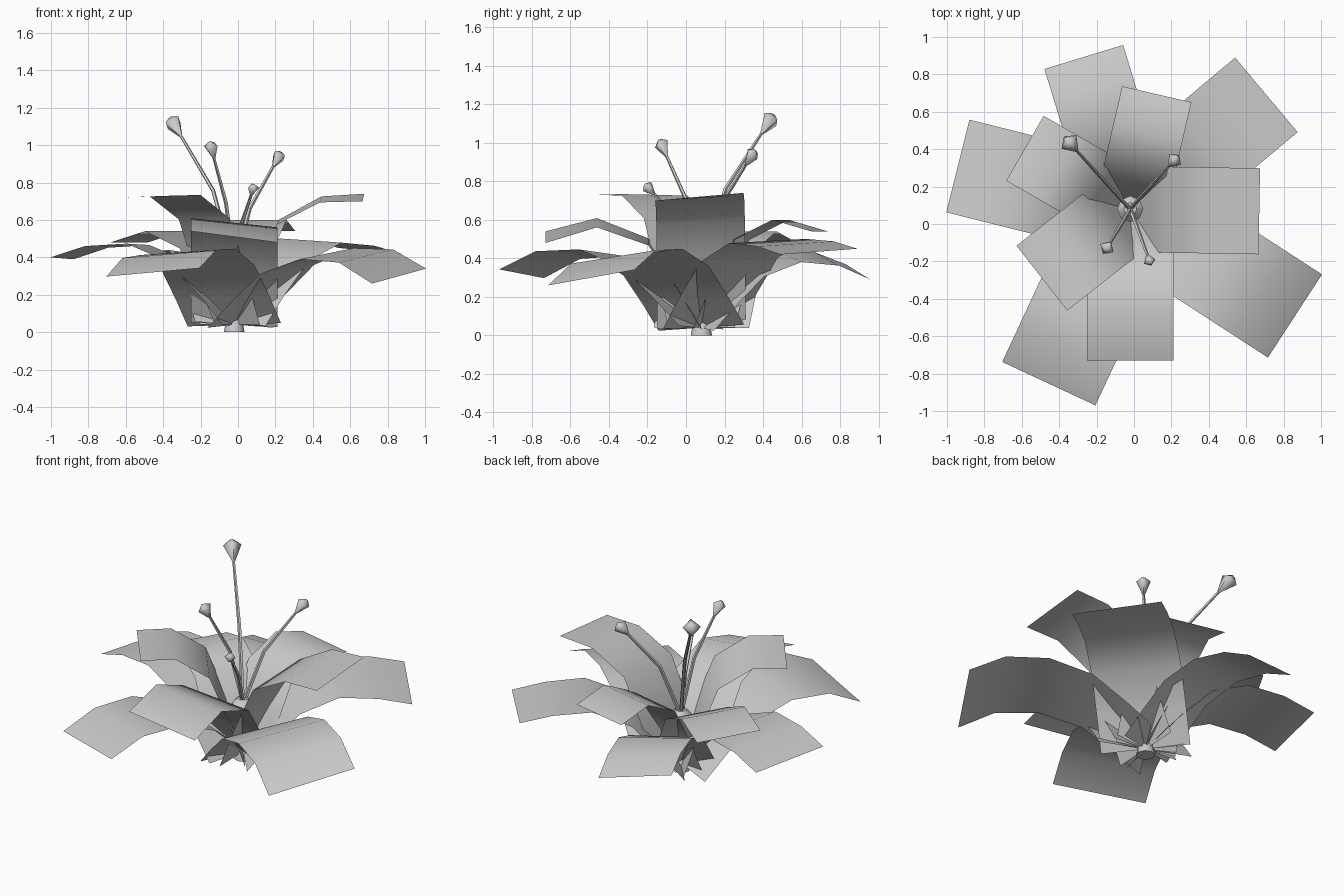
import bpy, bmesh, math
from mathutils import Vector

if "Cube" in bpy.data.objects:
    bpy.data.objects.remove(bpy.data.objects["Cube"], do_unlink=True)

grey = bpy.data.materials.new("soft_grey")
grey.use_nodes = True
colour = (0.6, 0.6, 0.6, 1)
grey.diffuse_color = colour
grey.node_tree.nodes["Principled BSDF"].inputs["Base Color"].default_value = colour

HEART = Vector((-0.02, 0.08, 0))


def finish(name, bm, sharp=50):
    mesh = bpy.data.meshes.new(name)
    bm.to_mesh(mesh)
    bm.free()
    mesh.materials.append(grey)
    ob = bpy.data.objects.new(name, mesh)
    bpy.context.collection.objects.link(ob)
    bpy.ops.object.select_all(action="DESELECT")
    ob.select_set(True)
    bpy.context.view_layer.objects.active = ob
    bpy.ops.object.shade_smooth_by_angle(angle=math.radians(sharp))
    return ob


def petal(name, degrees, width, reach, crest, tip, roll, profile):
    """Bent strip from the heart outwards; roll is left tip height minus right."""
    a = math.radians(degrees)
    out = Vector((math.cos(a), math.sin(a), 0))
    side = Vector((-out.y, out.x, 0))
    path = [(0, 0.04)] + [(u, h * crest) for u, h in profile] + [(1, tip)]
    bm = bmesh.new()
    rows = []
    for u, z in path:
        mid = HEART + out * u * reach + Vector((0, 0, z))
        rows.append([bm.verts.new(mid + side * s * width / 2
                                  + Vector((0, 0, s * roll * (0.4 + 0.6 * u) / 2)))
                     for s in (1, -1)])
    for (a0, b0), (a1, b1) in zip(rows, rows[1:]):
        bm.faces.new((a0, b0, b1, a1))
    finish(name, bm, 80)


def sweep(bm, rings, sides):
    """Skin rings of (centre, radius, axis) and cap both ends."""
    loops = []
    for centre, radius, axis in rings:
        q = axis.to_track_quat("Z", "Y")
        loops.append([bm.verts.new(centre + q @ Vector((
            radius * math.cos(k * math.tau / sides),
            radius * math.sin(k * math.tau / sides), 0))) for k in range(sides)])
    for lo, hi in zip(loops, loops[1:]):
        for k in range(sides):
            n = (k + 1) % sides
            bm.faces.new((lo[k], lo[n], hi[n], hi[k]))
    bm.faces.new(loops[0][::-1])
    bm.faces.new(loops[-1])


# Petals: angle, width, reach, crest height, tip height, roll
outer = [(107, 0.44, 0.85, 0.41, 0.33, 0.08), (40, 0.52, 0.95, 0.49, 0.435, 0.03),
         (-33, 0.53, 1.05, 0.42, 0.30, 0.08), (245, 0.55, 1.03, 0.43, 0.32, 0.045),
         (166, 0.51, 0.95, 0.47, 0.395, 0.01)]
inner = [(77, 0.38, 0.63, 0.60, 0.54, 0), (-1, 0.46, 0.69, 0.71, 0.72, 0.04),
         (270, 0.46, 0.81, 0.585, 0.51, -0.06), (218, 0.44, 0.6, 0.73, 0.725, 0.01),
         (150, 0.40, 0.65, 0.54, 0.48, 0)]
outer_shape = [(0.14, 0.42), (0.32, 0.8), (0.56, 1), (0.8, 0.97)]
inner_shape = [(0.16, 0.45), (0.34, 0.83), (0.67, 1)]
for i, spec in enumerate(outer):
    petal(f"outer_petal_{i + 1}", *spec, outer_shape)
for i, spec in enumerate(inner):
    petal(f"inner_petal_{i + 1}", *spec, inner_shape)

# Stem stub and flared heart
UP = Vector((0, 0, 1))
bm = bmesh.new()
sweep(bm, [(HEART + UP * z, r, UP) for z, r in
           ((0, 0.055), (0.06, 0.045), (0.09, 0.025), (0.2, 0.03),
            (0.34, 0.07), (0.38, 0.035))], 8)
finish("stem_and_heart", bm)

# Stamens: head position and head length
stamens = [((-0.335, 0.425, 1.10), 0.14), ((-0.14, -0.12, 0.975), 0.11),
           ((0.21, 0.335, 0.925), 0.11), ((0.08, -0.19, 0.76), 0.085)]
for i, (head, size) in enumerate(stamens):
    head = Vector(head)
    root = HEART + UP * 0.34
    span = head - root
    bend = root + Vector((span.x * 0.36, span.y * 0.36, span.z * 0.55))
    axis = (head - bend).normalized()
    bm = bmesh.new()
    sweep(bm, [(root, 0.012, bend - root), (bend, 0.011, span),
               (head - axis * size * 0.4, 0.008, axis)], 5)
    finish(f"stamen_{i + 1}", bm)
    bm = bmesh.new()
    sweep(bm, [(head + axis * size * t, size * r, axis) for t, r in
               ((-0.5, 0.06), (0.2, 0.38), (0.42, 0.1))], 4)
    finish(f"stamen_head_{i + 1}", bm, 70)
